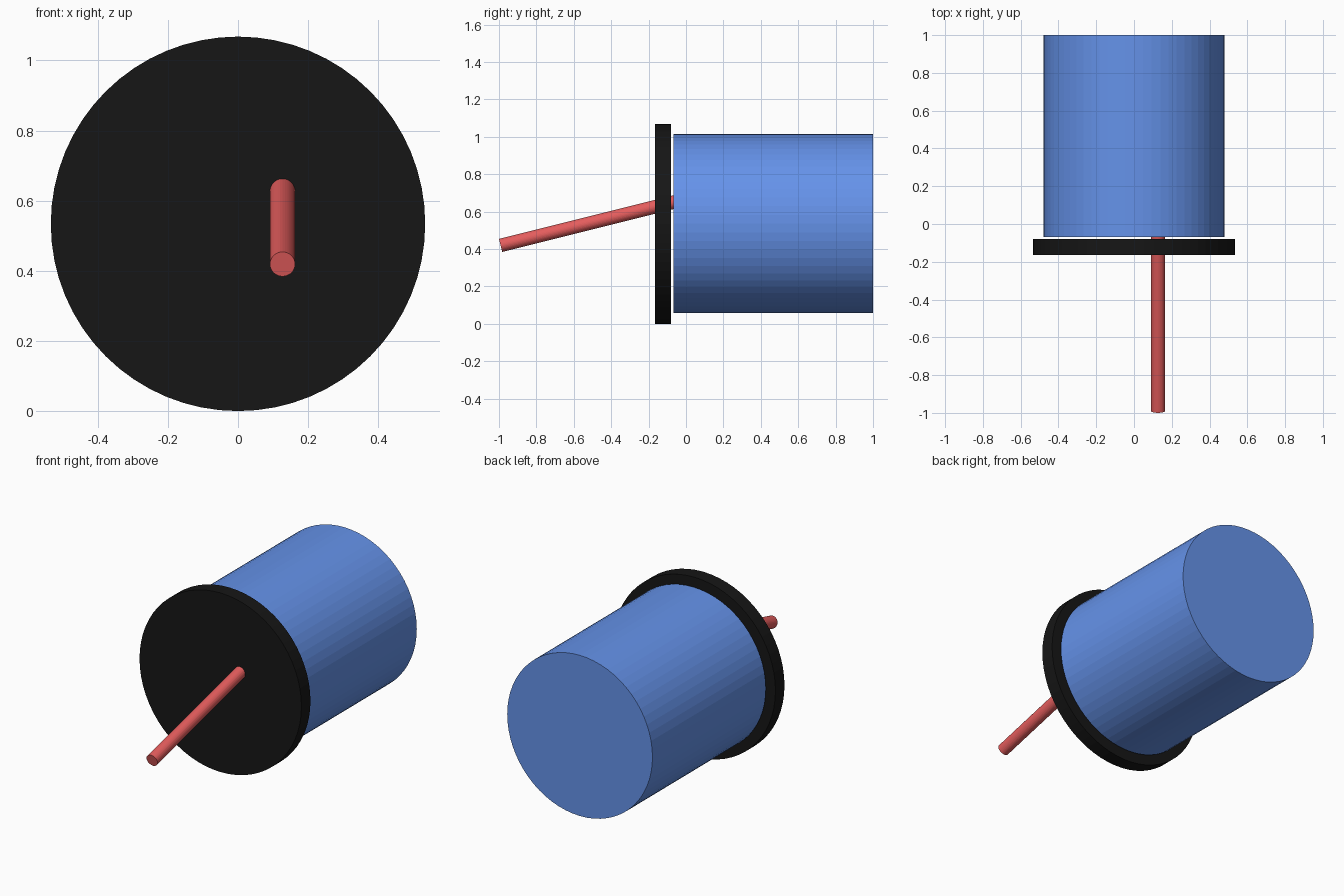
import bpy
from mathutils import Vector

if "Cube" in bpy.data.objects:
    bpy.data.objects.remove(bpy.data.objects["Cube"])


def material(name, color):
    m = bpy.data.materials.new(name)
    m.diffuse_color = color
    m.use_nodes = True
    m.node_tree.nodes["Principled BSDF"].inputs["Base Color"].default_value = m.diffuse_color
    return m


def cylinder(name, start, end, radius, sides, mat):
    """Closed cylinder running between two points."""
    a, b = Vector(start), Vector(end)
    axis = b - a
    bpy.ops.mesh.primitive_cylinder_add(
        vertices=sides, radius=radius, depth=axis.length,
        location=(a + b) / 2,
        rotation=axis.to_track_quat('Z', 'Y').to_euler())
    obj = bpy.context.object
    obj.name = name
    obj.data.materials.append(mat)
    return obj


blue = material("blue", (0.13, 0.29, 0.82, 1))
black = material("black", (0.008, 0.008, 0.008, 1))
red = material("red", (0.78, 0.11, 0.11, 1))

R = 0.534  # disc radius, also the height of the main axis

# Large drum at the back
cylinder("drum", (0, -0.068, R + 0.002), (0, 1.0, R + 0.002), 0.479, 64, blue)

# Wider thin disc, a narrow gap in front of the drum
cylinder("front_disc", (0, -0.165, R), (0, -0.08, R), R, 64, black)

# Off-centre tilted rod, passing through the disc into the drum
tilt = 0.25
y0, y1, z0 = -0.991, 0.0, 0.419
cylinder("rod", (0.127, y0, z0), (0.127, y1, z0 + tilt * (y1 - y0)), 0.036, 32, red)
